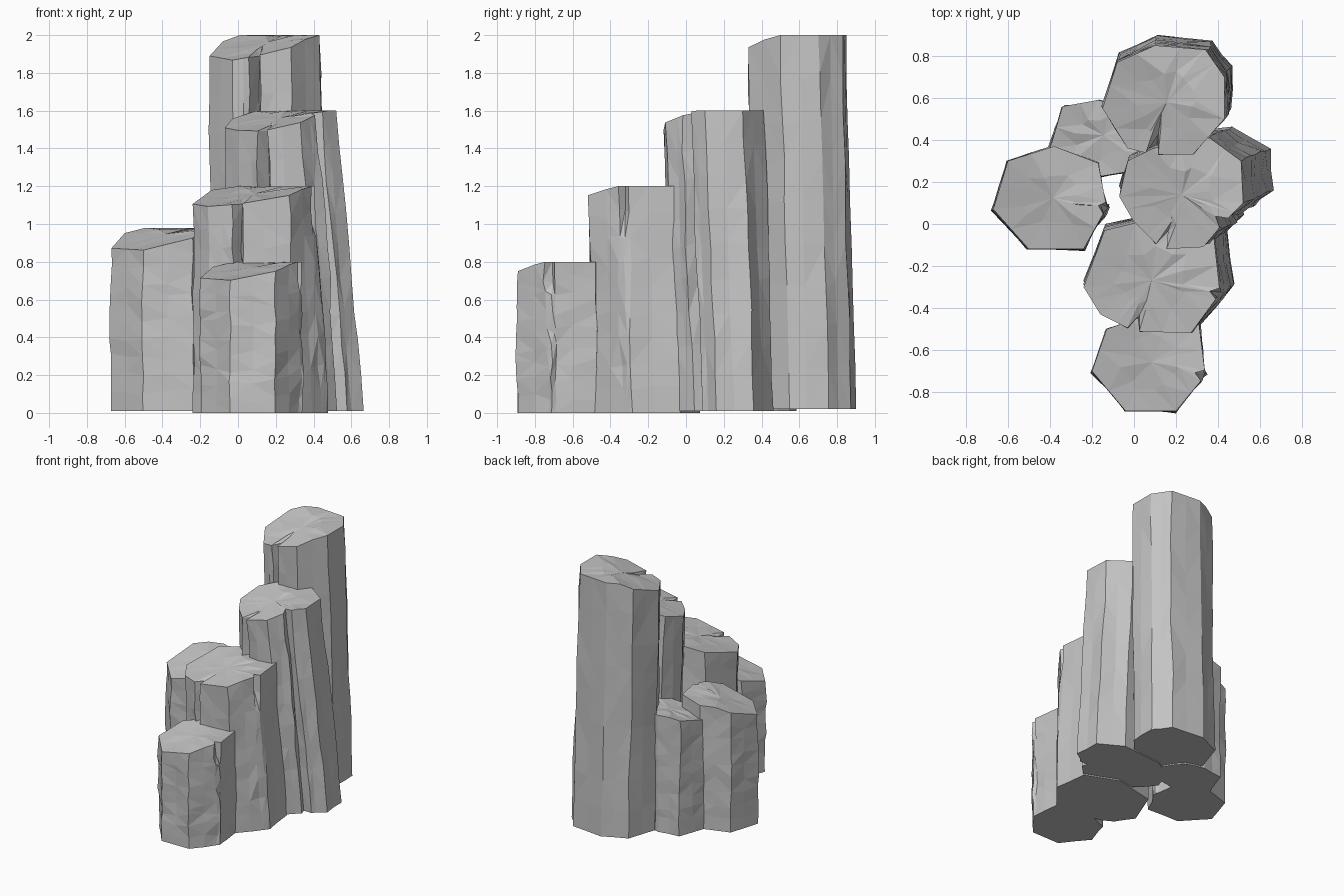
import bpy, bmesh, random
from mathutils import Vector

if "Cube" in bpy.data.objects:
    bpy.data.objects.remove(bpy.data.objects["Cube"], do_unlink=True)

random.seed(4)
RINGS = 10

stone = bpy.data.materials.new("grey_stone")
stone.use_nodes = True
stone.diffuse_color = (0.55, 0.55, 0.55, 1)
bsdf = stone.node_tree.nodes["Principled BSDF"]
bsdf.inputs["Base Color"].default_value = stone.diffuse_color
bsdf.inputs["Roughness"].default_value = 0.9


def wobble(size):
    return Vector((random.uniform(-size, size), random.uniform(-size, size)))


def outline(corners, grooves):
    """Corner points, edge midpoints and cracks as (point, crack depth vector, crack start, wobble)."""
    pts = [Vector(c) for c in corners]
    centre = sum(pts, Vector((0, 0))) / len(pts)
    result = []
    for i, p in enumerate(pts):
        prev, nxt = pts[i - 1], pts[(i + 1) % len(pts)]
        none = Vector((0, 0))
        if i in grooves:
            depth, start = grooves[i]
            inward = (centre - p).normalized() * depth
            result.append((p + (prev - p).normalized() * 0.035, none, 0, 0.012))
            result.append((p, inward, start, 0.012))
            result.append((p + (nxt - p).normalized() * 0.025, none, 0, 0.008))
        else:
            result.append((p, none, 0, 0.007))
        result.append(((p + nxt) / 2, none, 0, 0.005))
    return result, centre


def column(name, corners, low, high, lean=(0, 0), grooves={}, base=0.0):
    """Rough leaning stone column with a sloping, chipped top."""
    pts, centre = outline(corners, grooves)
    xs, ys = zip(*corners)

    def frac(p):
        return ((p.x - min(xs)) / (max(xs) - min(xs)), (p.y - min(ys)) / (max(ys) - min(ys)))

    def top_z(p):
        return low + (high - low) * max(0, min(1, sum(frac(p)) / 1.2))

    bm = bmesh.new()
    rings = [[] for _ in range(RINGS)]
    for p, crack, start, rough in pts:
        drift = Vector((0, 0))
        for k in range(RINGS):
            t = 1 - k / (RINGS - 1)          # from the top downwards
            drift = drift * 0.7 + (wobble(rough) if 0 < k < RINGS - 1 else Vector((0, 0)))
            open_crack = 1 if t >= start else 0.1
            q = p + crack * open_crack + drift
            q.x += lean[0] * (1 - t) * frac(p)[0]
            q.y += lean[1] * (1 - t)
            z = base + (top_z(p) - base) * t
            if 0 < k < RINGS - 1:
                z += random.uniform(-0.025, 0.025)
            rings[k].append(bm.verts.new((q.x, q.y, z)))

    # Faceted cap: inner ring and centre point
    inner = []
    for v in rings[0]:
        q = centre.lerp(v.co.xy, 0.5) + wobble(0.02)
        inner.append(bm.verts.new((q.x, q.y, top_z(q) - random.uniform(0, 0.012))))
    middle = bm.verts.new((centre.x, centre.y, top_z(centre) - 0.01))

    n = len(pts)
    for upper, lower in [(inner, rings[0])] + list(zip(rings, rings[1:])):
        for i in range(n):
            j = (i + 1) % n
            bm.faces.new((upper[i], lower[i], lower[j], upper[j]))
    for i in range(n):
        bm.faces.new((middle, inner[i], inner[(i + 1) % n]))
    bm.faces.new(list(reversed(rings[-1])))
    bmesh.ops.triangulate(bm, faces=bm.faces[:])
    bmesh.ops.recalc_face_normals(bm, faces=bm.faces[:])

    mesh = bpy.data.meshes.new(name)
    bm.to_mesh(mesh)
    bm.free()
    mesh.materials.append(stone)
    obj = bpy.data.objects.new(name, mesh)
    bpy.context.collection.objects.link(obj)


# Corners run anticlockwise from the left-hand corner of each top
column("front_column",
       [(-.2, -.7), (-.04, -.89), (.2, -.89), (.34, -.72), (.31, -.48), (.1, -.42), (-.13, -.5)],
       .67, .8, grooves={3: (.05, .8)})

column("second_column",
       [(-.24, -.3), (-.16, -.43), (0, -.51), (.27, -.52), (.41, -.33), (.38, -.06), (.15, .04), (-.14, -.03)],
       1.06, 1.2, (.06, .03), {2: (.08, .6), 4: (.05, .85)})

column("middle_column",
       [(-.07, .13), (0, .01), (.13, -.12), (.33, -.11), (.43, .01), (.52, .1), (.51, .3), (.36, .41),
        (.09, .36), (-.03, .3)],
       1.45, 1.6, (.14, .06), {2: (.09, .7), 4: (.05, 0)}, .01)

column("tall_back_column",
       [(-.15, .55), (-.03, .36), (.09, .33), (.28, .33), (.43, .5), (.43, .7), (.34, .83), (.1, .85), (-.08, .77)],
       1.83, 2, (.04, .045), {2: (.1, .7)}, .02)

column("left_column",
       [(-.67, .07), (-.5, -.12), (-.24, -.12), (-.13, .08), (-.17, .29), (-.38, .37), (-.6, .3)],
       .82, .98, grooves={3: (.04, .8)}, base=.01)

column("rear_left_column",
       [(-.4, .36), (-.2, .22), (.04, .26), (.08, .42), (-.02, .55), (-.17, .59), (-.34, .56)],
       .84, .93, base=.01)
